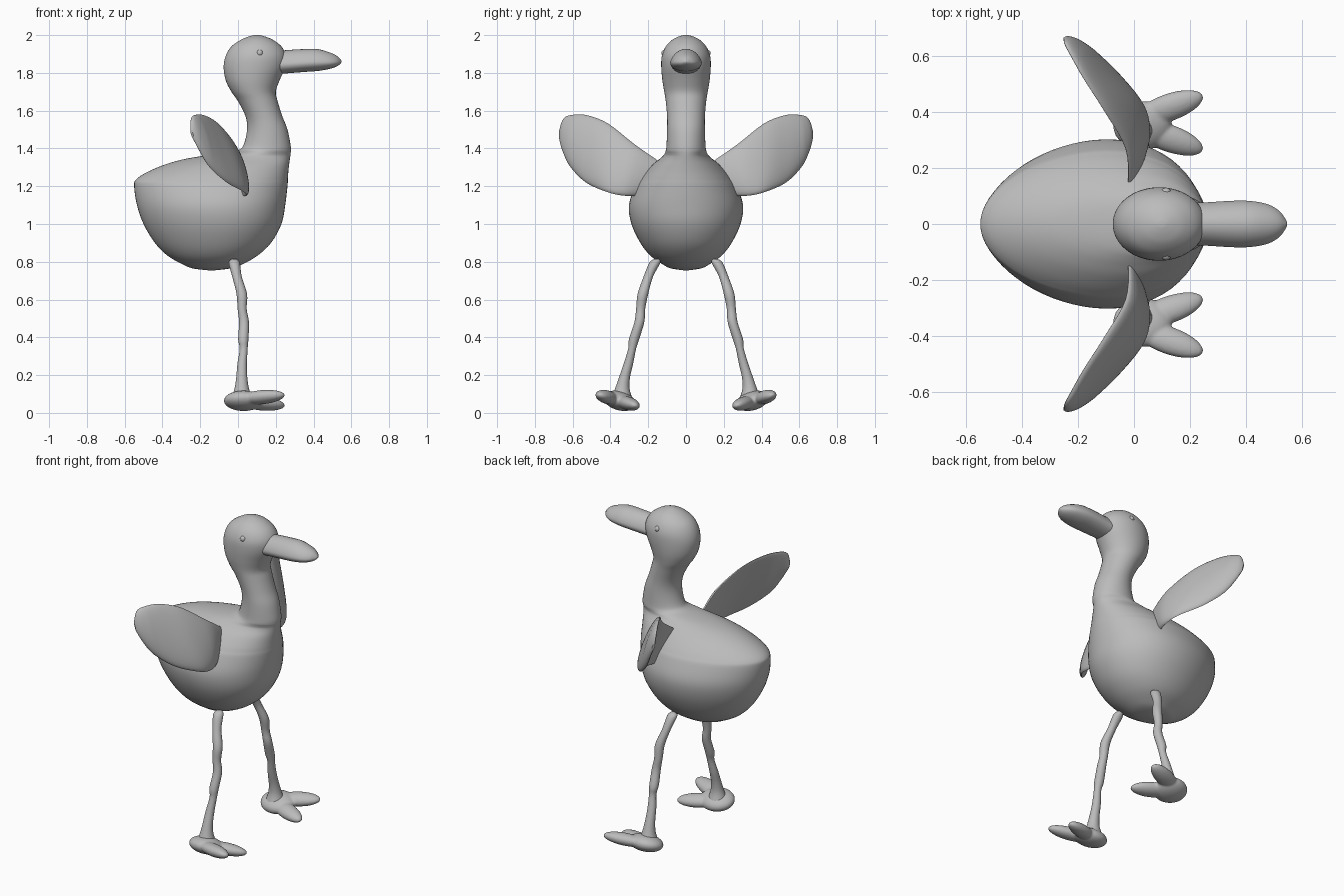
import bpy, bmesh, math
from mathutils import Vector, Matrix

if "Cube" in bpy.data.objects:
    bpy.data.objects.remove(bpy.data.objects["Cube"])

grey = bpy.data.materials.new("plain grey")
grey.diffuse_color = (0.5, 0.5, 0.5, 1)
grey.use_nodes = True
grey.node_tree.nodes["Principled BSDF"].inputs["Base Color"].default_value = grey.diffuse_color


def refine(rows, n):
    """Catmull-Rom interpolation between rows of numbers."""
    out = []
    for i in range(len(rows) - 1):
        a, b, c, d = (rows[max(0, i - 1)], rows[i], rows[i + 1],
                      rows[min(len(rows) - 1, i + 2)])
        for k in range(n):
            t = k / n
            out.append([0.5 * (2 * q + (r - p) * t + (2 * p - 5 * q + 4 * r - s) * t * t
                               + (3 * q - p - 3 * r + s) * t ** 3)
                        for p, q, r, s in zip(a, b, c, d)])
    return out + [list(rows[-1])]


def finish(bm, name):
    bmesh.ops.recalc_face_normals(bm, faces=bm.faces)
    me = bpy.data.meshes.new(name)
    bm.to_mesh(me)
    bm.free()
    me.materials.append(grey)
    ob = bpy.data.objects.new(name, me)
    bpy.context.collection.objects.link(ob)
    bpy.ops.object.select_all(action='DESELECT')
    ob.select_set(True)
    bpy.context.view_layer.objects.active = ob
    bpy.ops.object.shade_smooth_by_angle(angle=math.radians(50))
    return ob


def loft(name, rings):
    bm = bmesh.new()
    vs = [[bm.verts.new(p) for p in r] for r in rings]
    n = len(vs[0])
    for a, b in zip(vs, vs[1:]):
        for i in range(n):
            j = (i + 1) % n
            bm.faces.new((a[i], a[j], b[j], b[i]))
    bm.faces.new(vs[0])
    bm.faces.new(vs[-1])
    return finish(bm, name)


def angles(n):
    return [2 * math.pi * i / n for i in range(n)]


# Body, neck and head: horizontal slices (z, x back, x front, half width)
slices = [(.755, -.16, -.12, .015), (.765, -.24, -.04, .08), (.785, -.29, .02, .12),
          (.83, -.37, .1, .185), (.9, -.44, .175, .24), (1.0, -.5, .23, .287),
          (1.1, -.535, .25, .3), (1.2, -.55, .262, .268), (1.235, -.54, .264, .247),
          (1.27, -.49, .266, .22), (1.31, -.4, .27, .182), (1.34, -.3, .274, .145),
          (1.36, -.19, .277, .122), (1.375, -.08, .279, .112), (1.39, 0, .28, .107),
          (1.42, .03, .278, .103), (1.5, .048, .262, .1), (1.57, .04, .235, .1),
          (1.65, 0, .21, .107), (1.7, -.035, .2, .115), (1.76, -.065, .22, .125),
          (1.83, -.076, .25, .131), (1.89, -.065, .255, .128), (1.94, -.035, .23, .107),
          (1.975, .015, .185, .073), (1.992, .055, .145, .04), (2.0, .085, .115, .012)]
rings = []
for z, x0, x1, w in refine(slices, 4):
    k = 0.12 * min(1, max(0, (1.4 - z) / 0.15))      # slimmer towards the tail
    rings.append([((x0 + x1) / 2 + (x1 - x0) / 2 * math.cos(t),
                   w * math.sin(t) * (1 + k * math.cos(t)), z) for t in angles(64)])
loft("body_neck_and_head", rings)

# Beak: slices along x (x, bottom, top, half width)
beak = [(.15, 1.79, 1.91, .075), (.25, 1.797, 1.92, .077), (.35, 1.805, 1.926, .083),
        (.42, 1.81, 1.926, .082), (.48, 1.82, 1.91, .07), (.52, 1.833, 1.892, .047),
        (.542, 1.848, 1.873, .018), (.548, 1.858, 1.864, .004)]
rings = []
for x, z0, z1, w in refine(beak, 4):
    m = z0 + 0.38 * (z1 - z0)
    ring = []
    for t in angles(32):
        s = math.sin(t)
        ring.append((x, w * math.cos(t), m + (s ** 1.3 * (z1 - m) if s > 0 else s * (m - z0))))
    rings.append(ring)
loft("beak", rings)

# Wing: lower edge point and upper edge point from root to tip
wing = [(.02, .25, 1.15, -.02, .14, 1.33), (.045, .33, 1.15, -.03, .27, 1.42),
        (.03, .42, 1.17, -.11, .41, 1.53), (-.06, .53, 1.22, -.18, .52, 1.575),
        (-.15, .61, 1.3, -.225, .6, 1.578), (-.2, .65, 1.38, -.248, .645, 1.56),
        (-.235, .67, 1.45, -.25, .668, 1.5)]
# Leg: centre line and radius
leg = [(-.02, .155, .815, .012), (-.02, .165, .795, .029), (-.005, .2, .72, .025),
       (.02, .228, .63, .028), (.022, .24, .55, .024), (.032, .247, .48, .026),
       (.028, .275, .39, .027), (.03, .285, .34, .021), (.022, .305, .26, .025),
       (.02, .325, .19, .029), (.02, .337, .13, .038), (.02, .34, .08, .055)]
# Foot lumps: centre, half sizes, yaw in degrees
foot = [((.03, .352, .064), (.105, .09, .05), 0),
        ((.125, .417, .083), (.13, .05, .036), 20),
        ((.125, .307, .05), (.13, .05, .036), -20)]

for side, label in ((1, "left"), (-1, "right")):
    rows = refine(wing, 5)
    rings = []
    for i, r in enumerate(rows):
        lo, up = Vector(r[:3]), Vector(r[3:])
        a, b = rows[max(0, i - 1)], rows[min(len(rows) - 1, i + 1)]
        span = Vector(b[:3]) + Vector(b[3:]) - Vector(a[:3]) - Vector(a[3:])
        n = span.cross(up - lo).normalized()
        chord = (up - lo) / 2
        ring = []
        for t in angles(32):
            s = math.sin(t)
            thick = min(.036, chord.length * .25) if s > 0 else .008
            p = (lo + up) / 2 + chord * math.cos(t) + n * s * thick
            ring.append((p.x, side * p.y, p.z))
        rings.append(ring)
    loft(label + "_wing", rings)

    loft(label + "_leg", [[(x + r * math.cos(t), side * (y + r * math.sin(t)), z)
                           for t in angles(20)] for x, y, z, r in refine(leg, 4)])

    # Webbed foot: three lumps fused together
    bm = bmesh.new()
    for c, size, yaw in foot:
        m = (Matrix.Translation((c[0], side * c[1], c[2]))
             @ Matrix.Rotation(side * math.radians(16), 4, 'X')
             @ Matrix.Rotation(side * math.radians(yaw), 4, 'Z')
             @ Matrix.Diagonal((*size, 1)))
        bmesh.ops.create_uvsphere(bm, u_segments=32, v_segments=16, radius=1, matrix=m)
    ob = finish(bm, label + "_foot")
    rm = ob.modifiers.new("fuse", 'REMESH')
    rm.mode = 'VOXEL'
    rm.voxel_size = 0.006
    rm.use_smooth_shade = True
    sm = ob.modifiers.new("soften", 'SMOOTH')
    sm.factor = 0.5
    sm.iterations = 6

    # Eye
    bm = bmesh.new()
    bmesh.ops.create_uvsphere(bm, u_segments=20, v_segments=10, radius=0.018,
                              matrix=Matrix.Translation((.115, side * .112, 1.905)))
    finish(bm, label + "_eye")
